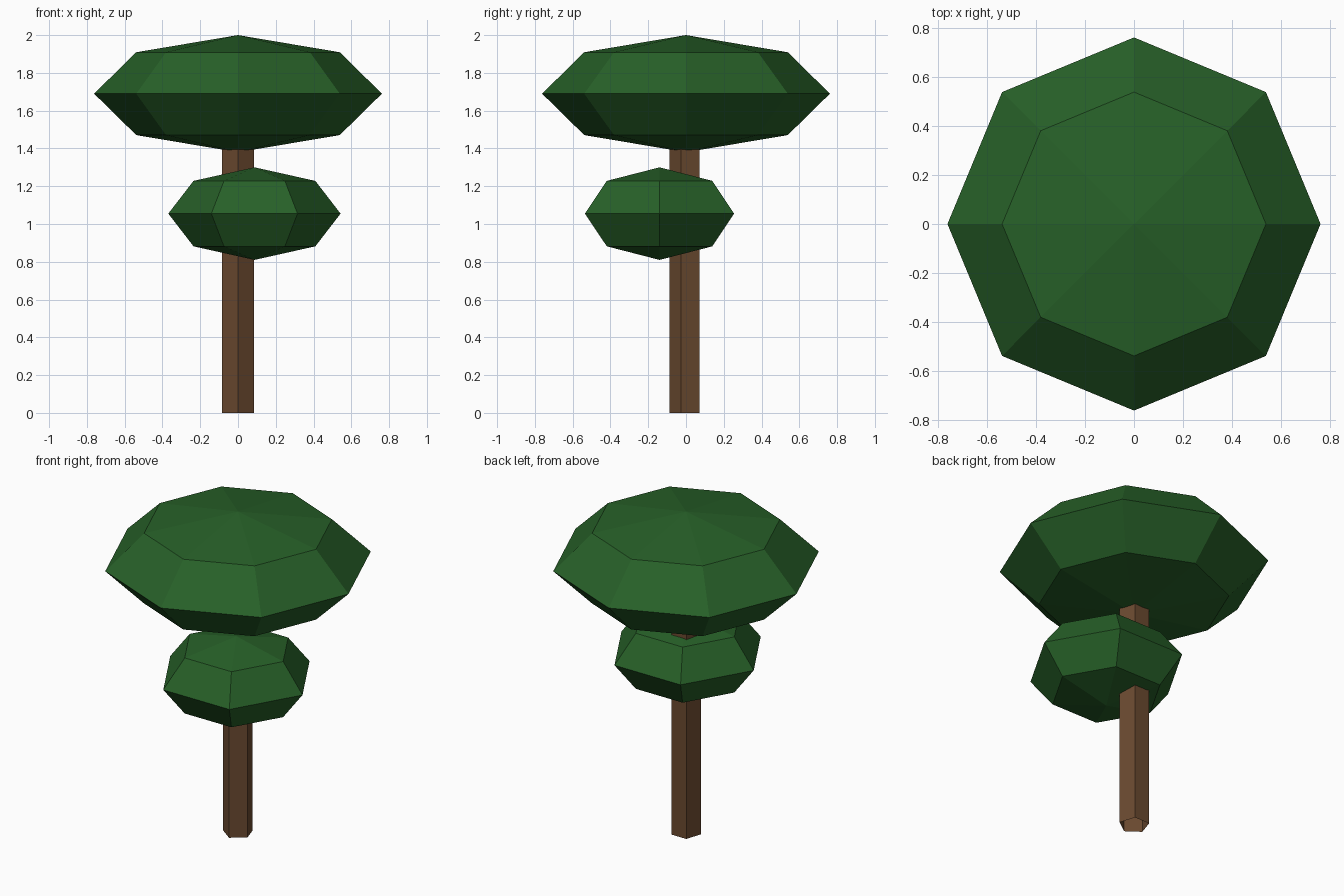
import bpy
import math

cube = bpy.data.objects.get("Cube")
if cube:
    bpy.data.objects.remove(cube, do_unlink=True)


def make_material(name, color):
    mat = bpy.data.materials.new(name)
    mat.use_nodes = True
    mat.diffuse_color = color
    mat.node_tree.nodes["Principled BSDF"].inputs["Base Color"].default_value = color
    return mat


def finish(name, mat):
    obj = bpy.context.object
    obj.name = name
    obj.data.name = name
    obj.data.materials.append(mat)
    bpy.ops.object.shade_flat()
    return obj


def foliage(name, sides, radius, half_height, center, turn, mat):
    """Flattened low-poly ball of leaves."""
    bpy.ops.mesh.primitive_uv_sphere_add(
        segments=sides, ring_count=4, radius=1, location=center, rotation=(0, 0, turn))
    obj = finish(name, mat)
    obj.scale = (radius, radius, half_height)
    bpy.ops.object.transform_apply(location=False, rotation=True, scale=True)


leaf_green = make_material("leaf green", (0.020, 0.117, 0.021, 1))
bark_brown = make_material("bark brown", (0.145, 0.068, 0.029, 1))

# Trunk: open five-sided tube with one edge facing the front
TRUNK_TOP = 1.6
bpy.ops.mesh.primitive_cylinder_add(
    vertices=5, radius=0.088, depth=TRUNK_TOP, end_fill_type='NOTHING',
    location=(0, 0, TRUNK_TOP / 2), rotation=(0, 0, math.pi))
finish("trunk", bark_brown)

# Foliage: wide crown and a smaller off-centre clump
foliage("crown", 8, 0.762, 0.31, (0, 0, 1.69), 0, leaf_green)
foliage("lower_foliage", 6, 0.456, 0.245, (0.087, -0.14, 1.055), math.radians(30), leaf_green)
